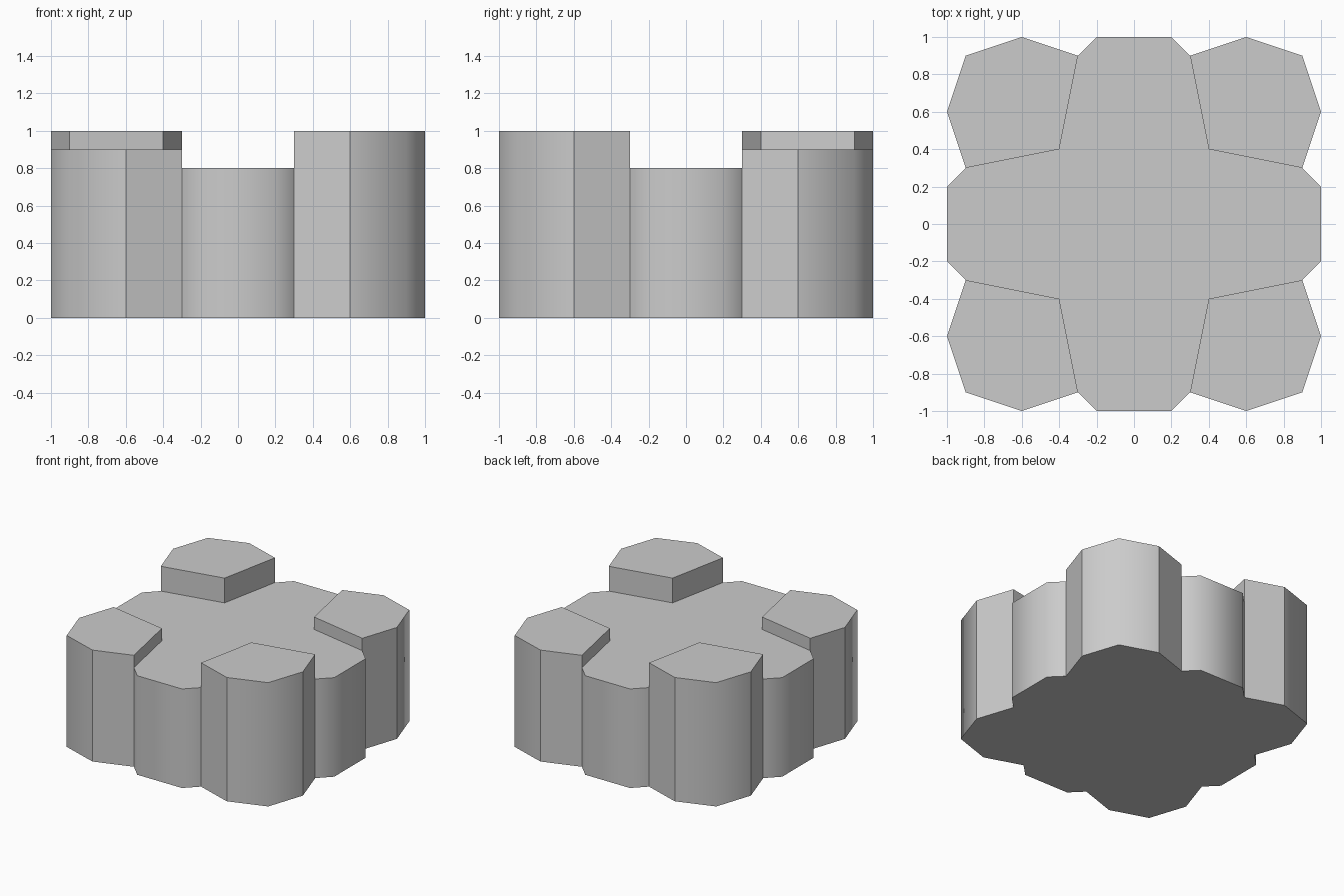
import bpy
import bmesh
from mathutils import Matrix, Vector

cube = bpy.data.objects.get("Cube")
if cube:
    bpy.data.objects.remove(cube, do_unlink=True)

# Single grey material
GREY = (0.6, 0.6, 0.6, 1.0)
grey = bpy.data.materials.new("plain grey")
grey.use_nodes = True
grey.diffuse_color = GREY
grey.node_tree.nodes["Principled BSDF"].inputs["Base Color"].default_value = GREY

BODY_HEIGHT = 0.8


def turn(points, quarter):
    """Rotate plan points by exact quarter turns."""
    out = [Vector(p) for p in points]
    for _ in range(quarter):
        out = [Vector((-p.y, p.x)) for p in out]
    return out


def prism(name, outline, height, soft, wall_base):
    """Extruded outline; soft corners stay smooth, wall_base(i) gives each wall's foot or None."""
    bm = bmesh.new()
    low = [bm.verts.new((p.x, p.y, 0)) for p in outline]
    top = [bm.verts.new((p.x, p.y, height)) for p in outline]
    bm.faces.new(top)
    bm.faces.new(low[::-1])
    count = len(outline)
    for i in range(count):
        j = (i + 1) % count
        foot = wall_base(i)
        if foot is None:
            continue
        if foot == 0:
            a, b = low[i], low[j]
        else:
            a, b = [bm.verts.new((outline[k].x, outline[k].y, foot)) for k in (i, j)]
        bm.faces.new((a, b, top[j], top[i]))
    for edge in bm.edges:
        edge.smooth = False
    for i in soft:
        edge = bm.edges.get((low[i], top[i]))
        if edge:
            edge.smooth = True
    for face in bm.faces:
        face.smooth = True
    mesh = bpy.data.meshes.new(name)
    bm.to_mesh(mesh)
    bm.free()
    mesh.materials.append(grey)
    obj = bpy.data.objects.new(name, mesh)
    bpy.context.collection.objects.link(obj)
    return obj


# Cross-shaped body: four arms with chamfered ends, open where corner blocks join
arm = [(-0.3, -0.9), (-0.2, -1), (0.2, -1), (0.3, -0.9), (0.4, -0.4)]
cross = [p for q in range(4) for p in turn(arm, q)]
prism("cross_body", cross, BODY_HEIGHT,
      soft=[i for i in range(len(cross)) if i % 5 in (1, 2)],
      wall_base=lambda i: 0 if i % 5 < 3 else None)

# Corner blocks of alternating height; their two inner walls rise from the body top
corner = [(0.4, -0.4), (0.3, -0.9), (0.6, -1), (0.9, -0.9), (1, -0.6), (0.9, -0.3)]
names = ("front_left", "back_left", "back_right", "front_right")
for q, name in enumerate(names):
    prism(name + "_corner_block", turn(corner, q), 0.9 if q % 2 else 1.0,
          soft=[3], wall_base=lambda i: BODY_HEIGHT if i in (0, 5) else 0)
